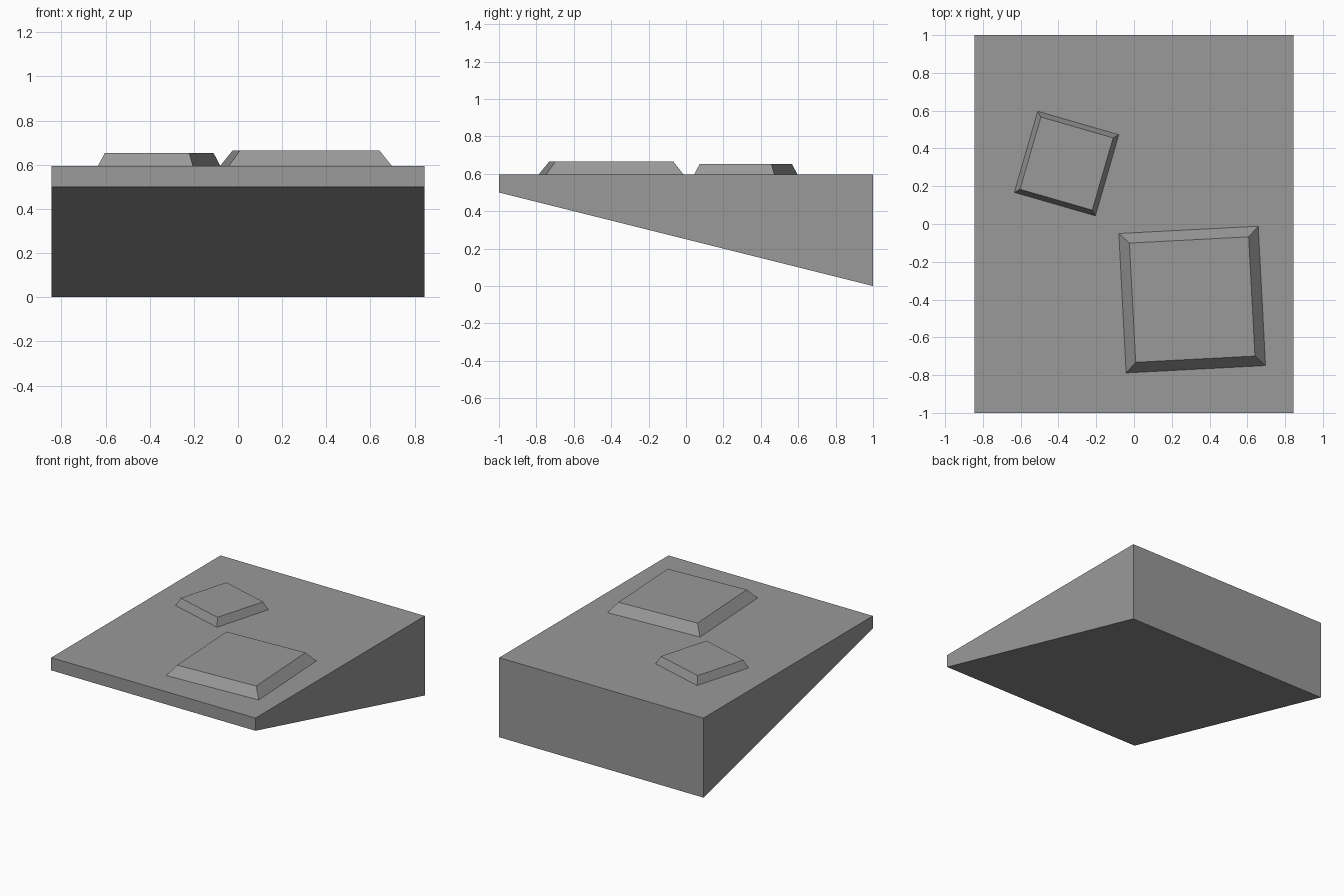
import bpy
import bmesh
from math import radians
from mathutils import Matrix

cube = bpy.data.objects.get("Cube")
if cube:
    bpy.data.objects.remove(cube, do_unlink=True)

# Single matte grey
grey = bpy.data.materials.new("stone_grey")
grey.use_nodes = True
colour = (0.32, 0.32, 0.32, 1)
grey.diffuse_color = colour
grey.node_tree.nodes["Principled BSDF"].inputs["Base Color"].default_value = colour

HALF_WIDTH = 0.845
DECK = 0.595


def finish(name, bm):
    bmesh.ops.recalc_face_normals(bm, faces=bm.faces)
    mesh = bpy.data.meshes.new(name)
    bm.to_mesh(mesh)
    bm.free()
    mesh.materials.append(grey)
    obj = bpy.data.objects.new(name, mesh)
    bpy.context.collection.objects.link(obj)
    return obj


def wedge(name):
    """Side profile extruded across the width."""
    bm = bmesh.new()
    profile = [(-1, 0.5), (1, 0), (1, DECK), (-1, DECK)]
    side = bm.faces.new([bm.verts.new((-HALF_WIDTH, y, z)) for y, z in profile])
    result = bmesh.ops.extrude_face_region(bm, geom=[side])
    moved = [v for v in result["geom"] if isinstance(v, bmesh.types.BMVert)]
    bmesh.ops.translate(bm, verts=moved, vec=(2 * HALF_WIDTH, 0, 0))
    return finish(name, bm)


def bevelled_pad(name, centre, base, top, height, angle):
    """Square block with sloping sides, turned on the deck."""
    bm = bmesh.new()
    bmesh.ops.create_cube(bm, size=1)
    for v in bm.verts:
        size = top if v.co.z > 0 else base
        v.co.x *= size
        v.co.y *= size
        v.co.z = (v.co.z + 0.5) * height
    obj = finish(name, bm)
    obj.matrix_world = (Matrix.Translation((*centre, DECK))
                        @ Matrix.Rotation(radians(angle), 4, "Z"))
    return obj


# Sloped-underside body and the two raised pads
wedge("wedge_base")
bevelled_pad("small_pad", (-0.357, 0.32), 0.447, 0.398, 0.058, -16.1)
bevelled_pad("large_pad", (0.308, -0.40), 0.739, 0.632, 0.07, 3)
